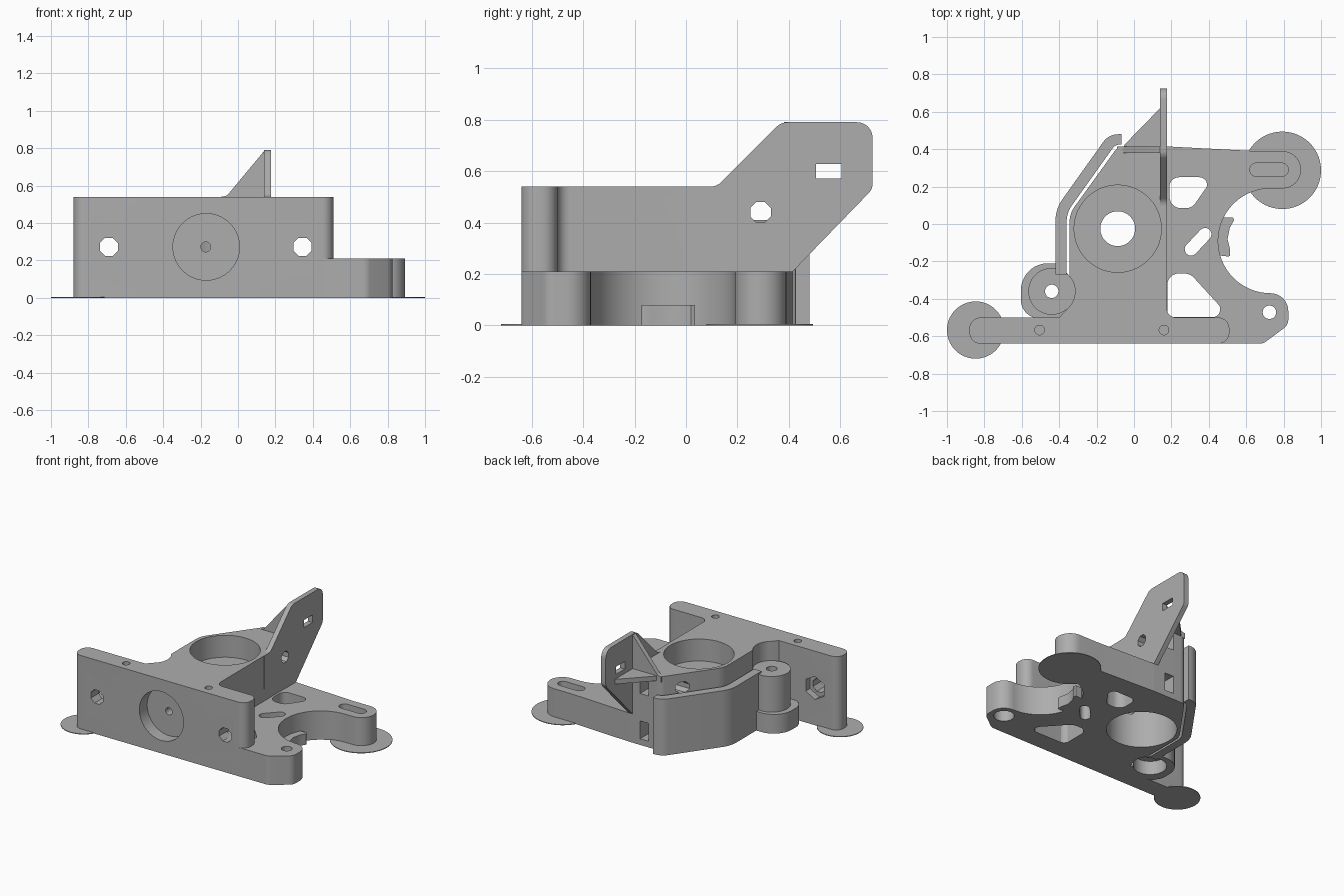
import bpy, bmesh, math
from mathutils import Vector

if "Cube" in bpy.data.objects:
    bpy.data.objects.remove(bpy.data.objects["Cube"], do_unlink=True)

GREY = (0.42, 0.42, 0.42, 1)
mat = bpy.data.materials.new("plain grey plastic")
mat.use_nodes = True
mat.diffuse_color = GREY
mat.node_tree.nodes["Principled BSDF"].inputs["Base Color"].default_value = GREY


# ---- profile helpers ----
def rounded(corners, steps=8):
    """Outline from (u, v) or (u, v, radius) corners."""
    out = []
    n = len(corners)
    for i, c in enumerate(corners):
        p = Vector(c[:2])
        r = c[2] if len(c) > 2 else 0
        a = (Vector(corners[i - 1][:2]) - p).normalized()
        b = (Vector(corners[(i + 1) % n][:2]) - p).normalized()
        half = a.angle(b) / 2
        if r == 0 or half > 1.56:
            out.append(p)
            continue
        centre = p + (a + b).normalized() * r / math.sin(half)
        start = p + a * r / math.tan(half) - centre
        end = p + b * r / math.tan(half) - centre
        sweep = math.pi - 2 * half
        for k in range(steps + 1):
            t = k / steps
            out.append(centre + (start * math.sin((1 - t) * sweep)
                                 + end * math.sin(t * sweep)) / math.sin(sweep))
    return out


def circle(u, v, r, n=48):
    return [Vector((u + r * math.cos((k + 0.5) * math.tau / n),
                    v + r * math.sin((k + 0.5) * math.tau / n))) for k in range(n)]


def stadium(p, q, r, n=10):
    p, q = Vector(p), Vector(q)
    ang = math.atan2(q.y - p.y, q.x - p.x)
    out = []
    for c, turn in ((q, -0.5), (p, 0.5)):
        for k in range(n + 1):
            a = ang + (turn + k / n) * math.pi
            out.append(c + Vector((math.cos(a), math.sin(a))) * r)
    return out


def prism(name, outline, lo, hi, axis="z"):
    """Extrude an outline along an axis."""
    place = {"z": lambda u, v, w: (u, v, w),
             "y": lambda u, v, w: (u, w, v),
             "x": lambda u, v, w: (w, u, v)}[axis]
    bm = bmesh.new()
    face = bm.faces.new([bm.verts.new(place(p[0], p[1], lo)) for p in outline])
    ext = bmesh.ops.extrude_face_region(bm, geom=[face])
    shift = Vector(place(0, 0, hi - lo))
    bmesh.ops.translate(bm, vec=shift,
                        verts=[g for g in ext["geom"] if isinstance(g, bmesh.types.BMVert)])
    bmesh.ops.recalc_face_normals(bm, faces=bm.faces)
    mesh = bpy.data.meshes.new(name)
    bm.to_mesh(mesh)
    bm.free()
    mesh.materials.append(mat)
    obj = bpy.data.objects.new(name, mesh)
    bpy.context.scene.collection.objects.link(obj)
    return obj


def cut(obj, outline, lo, hi, axis="z"):
    cutter = prism("cutter", outline, lo, hi, axis)
    cutter.hide_render = True
    mod = obj.modifiers.new("cut", "BOOLEAN")
    mod.operation, mod.solver, mod.object = "DIFFERENCE", "EXACT", cutter
    bpy.context.view_layer.update()
    deps = bpy.context.evaluated_depsgraph_get()
    mesh = bpy.data.meshes.new_from_object(obj.evaluated_get(deps))
    obj.modifiers.clear()
    obj.data = mesh
    bpy.data.objects.remove(cutter, do_unlink=True)


TOP, LOW = 0.54, 0.21
PIVOT = (-0.44, -0.36)
BORE = (-0.087, -0.025)
parts = []

# ---- tall main body with front wall ----
body = prism("main_body", rounded([
    (-0.88, -0.64, 0.06), (0.51, -0.64, 0.06), (0.51, -0.50, 0.06), (0.175, -0.50, 0.05),
    (0.175, 0.415), (-0.085, 0.415, 0.06), (-0.345, 0.055, 0.15), (-0.345, -0.44),
    (-0.40, -0.50), (-0.88, -0.50, 0.06)]), 0, TOP)
cut(body, circle(*PIVOT, 0.125), -0.1, 0.7)
cut(body, circle(*BORE, 0.233, 64), 0.38, 0.7)
cut(body, circle(*BORE, 0.233, 64), -0.1, 0.30)
cut(body, circle(*BORE, 0.093), 0.2, 0.5)
# round pocket and bolt holes in the front face
cut(body, circle(-0.17, 0.272, 0.178), -0.7, -0.55, "y")
cut(body, circle(-0.172, 0.272, 0.027, 12), -0.6, -0.2, "y")
for x in (-0.69, 0.345):
    cut(body, circle(x, 0.272, 0.053, 8), -0.7, -0.4, "y")
    cut(body, circle(x, 0.272, 0.085 if x < 0 else 0.06, 6), -0.55, -0.4, "y")
for x in (-0.505, 0.16):
    cut(body, circle(x, -0.567, 0.026, 16), 0.3, 0.7)
# cross hole and rear rectangular pockets
cut(body, circle(0.29, 0.44, 0.043, 8), -0.7, 0.4, "x")
for z in (0.11, 0.44):
    cut(body, rounded([(0.01, z - 0.065), (0.08, z - 0.065),
                       (0.08, z + 0.065), (0.01, z + 0.065)]), 0.32, 0.5, "y")
parts.append(body)

# ---- low side plate with arm and foot ----
plate = prism("side_plate", rounded([
    (0.17, -0.64), (0.69, -0.64, 0.06), (0.825, -0.54, 0.06), (0.825, -0.37, 0.095),
    (0.73, -0.37), (0.60, -0.09), (0.73, 0.19), (0.893, 0.19, 0.099),
    (0.893, 0.39, 0.099), (0.65, 0.39), (0.17, 0.415)]), 0, LOW)
cut(plate, circle(0.73, -0.09, 0.28, 96), -0.1, 0.4)
cut(plate, stadium((0.655, 0.29), (0.79, 0.29), 0.036), -0.1, 0.4)
cut(plate, stadium((0.305, -0.135), (0.38, -0.055), 0.034), -0.1, 0.4)
cut(plate, circle(0.724, -0.472, 0.036, 24), -0.1, 0.4)
cut(plate, circle(0.724, -0.472, 0.068, 24), -0.1, 0.12)
lower_window = rounded([(0.178, -0.498), (0.46, -0.498, 0.04), (0.46, -0.44, 0.03),
                        (0.30, -0.265, 0.07), (0.178, -0.265, 0.06)])
upper_window = rounded([(0.19, 0.25, 0.05), (0.39, 0.25, 0.04), (0.39, 0.20, 0.03),
                        (0.31, 0.085, 0.06), (0.19, 0.085, 0.06)])
for window in (lower_window, upper_window):
    cut(plate, window, -0.1, 0.4)
parts.append(plate)

# ---- curved clip on the plate edge ----
clip = prism("edge_clip", rounded([
    (0.43, -0.165), (0.515, -0.175, 0.01), (0.512, -0.13), (0.50, -0.08), (0.512, -0.02),
    (0.535, 0.02), (0.53, 0.035), (0.46, 0.035)]), 0, 0.08)
parts.append(clip)

# ---- pivot flange and boss ----
flange = prism("pivot_flange", rounded([
    (-0.605, -0.505, 0.1), (-0.35, -0.505), (-0.35, -0.27), (-0.42, -0.21),
    (-0.605, -0.21, 0.145)], 12), 0, 0.14)
cut(flange, circle(*PIVOT, 0.11), -0.1, 0.10)
cut(flange, circle(*PIVOT, 0.036, 24), 0.0, 0.3)
boss = prism("pivot_boss", circle(*PIVOT, 0.125), 0.10, 0.40)
cut(boss, circle(*PIVOT, 0.036, 24), 0, 0.6)
parts += [flange, boss]

# ---- curved guard around the body ----
parts.append(prism("curved_guard", rounded([
    (-0.42, -0.27), (-0.36, -0.27), (-0.36, 0.06, 0.15), (-0.10, 0.425, 0.05),
    (-0.068, 0.425), (-0.068, 0.48), (-0.135, 0.48, 0.1), (-0.42, 0.08, 0.2)]), 0, 0.41))

# ---- upright fin with its two gussets ----
fin = prism("upright_fin", rounded([
    (0.05, 0.30), (0.05, TOP), (0.12, TOP, 0.06), (0.37, 0.79, 0.06), (0.725, 0.79, 0.06),
    (0.725, 0.53, 0.05), (0.415, LOW), (0.30, LOW)]), 0.14, 0.177, "x")
cut(fin, circle(0.29, 0.44, 0.043, 8), 0, 0.4, "x")
cut(fin, rounded([(0.505, 0.572), (0.605, 0.572), (0.605, 0.627), (0.505, 0.627)]), 0, 0.4, "x")
parts.append(fin)
parts.append(prism("vertical_gusset", rounded([
    (-0.09, 0.50), (0.15, 0.50), (0.15, 0.79), (0.14, 0.785), (-0.06, 0.545, 0.03),
    (-0.09, TOP)]), 0.38, 0.414, "y"))
parts.append(prism("flat_gusset", [(-0.06, 0.40), (0.15, 0.40), (0.15, 0.63), (-0.05, 0.425)],
                   0.505, TOP))

# ---- thin round foot pads ----
parts.append(prism("arm_pad", circle(0.793, 0.287, 0.207, 64), 0, 0.005))
parts.append(prism("wall_pad", circle(-0.847, -0.567, 0.153, 64), 0, 0.005))

# ---- smooth the curved sides ----
for obj in bpy.context.selected_objects:
    obj.select_set(False)
for obj in parts:
    obj.select_set(True)
bpy.context.view_layer.objects.active = body
bpy.ops.object.shade_smooth_by_angle(angle=math.radians(30))
